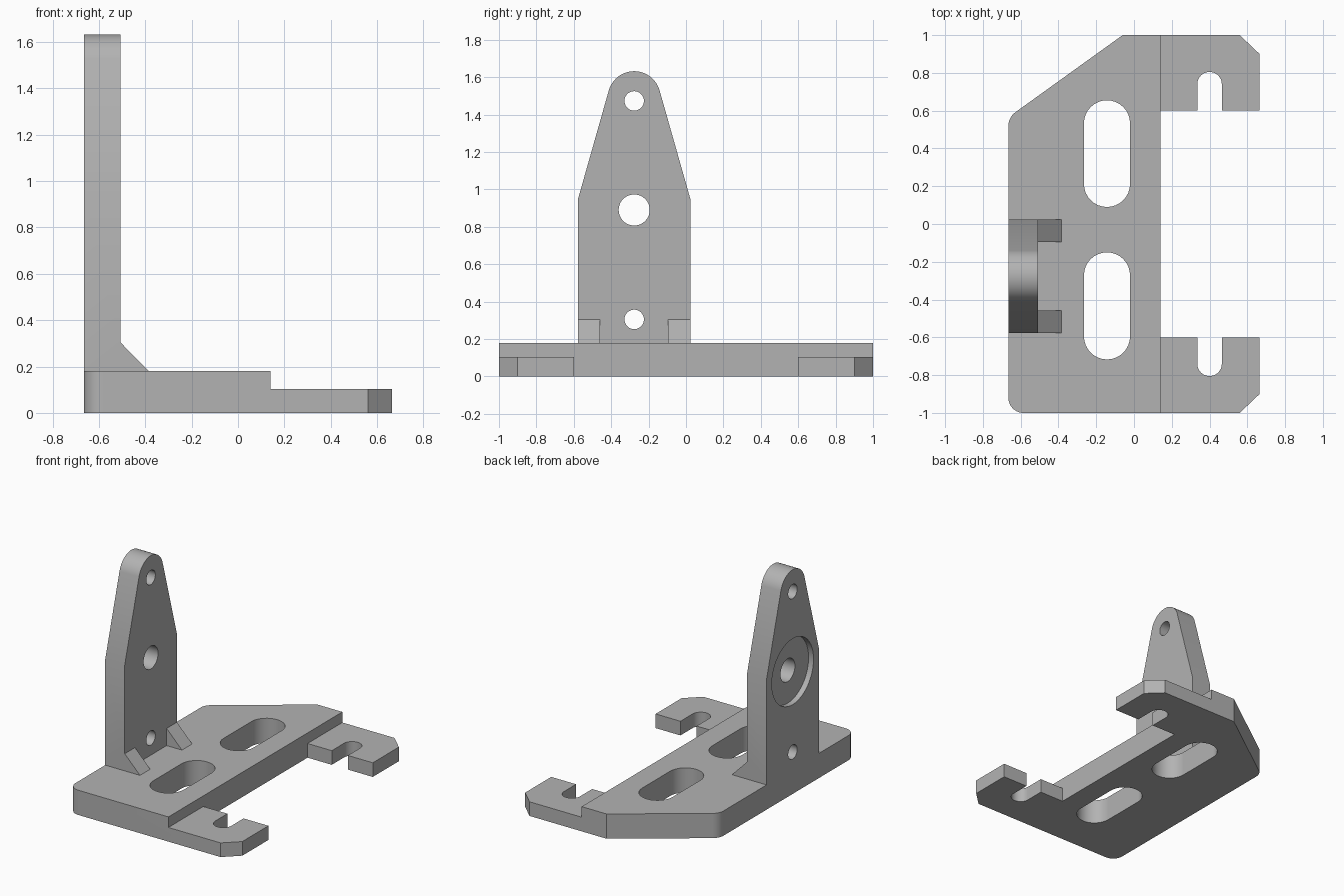
import bpy, bmesh
from math import pi, sin, cos, atan2, tau
from mathutils import Matrix, Vector

if "Cube" in bpy.data.objects:
    bpy.data.objects.remove(bpy.data.objects["Cube"])

grey = bpy.data.materials.new("plain grey")
grey.use_nodes = True
COLOUR = (0.45, 0.45, 0.45, 1)
grey.diffuse_color = COLOUR
grey.node_tree.nodes["Principled BSDF"].inputs["Base Color"].default_value = COLOUR


def arc(cx, cy, r, a0, a1, n=16):
    return [(cx + r * cos(a0 + (a1 - a0) * i / n),
             cy + r * sin(a0 + (a1 - a0) * i / n)) for i in range(n + 1)]


def fillet(before, corner, after, r, n=10):
    """Round a convex corner of an anticlockwise outline."""
    p, c, q = Vector(before), Vector(corner), Vector(after)
    u, v = (p - c).normalized(), (q - c).normalized()
    half = u.angle(v) / 2
    centre = c + (u + v).normalized() * (r / sin(half))
    a0 = atan2(u.x, -u.y)
    return arc(centre.x, centre.y, r, a0, a0 + pi - 2 * half, n)


def prism(name, outline, lo, hi, axis="z"):
    """Extrude an outline; axis x takes (y, z) points, axis y takes (x, z)."""
    place = {"z": lambda a, b, t: (a, b, t),
             "x": lambda a, b, t: (t, a, b),
             "y": lambda a, b, t: (a, t, b)}[axis]
    bm = bmesh.new()
    face = bm.faces.new([bm.verts.new(place(a, b, lo)) for a, b in outline])
    new = bmesh.ops.extrude_face_region(bm, geom=[face])["geom"]
    shift = Vector(place(0, 0, hi - lo))
    bmesh.ops.translate(bm, vec=shift, verts=[g for g in new if isinstance(g, bmesh.types.BMVert)])
    bmesh.ops.recalc_face_normals(bm, faces=bm.faces)
    mesh = bpy.data.meshes.new(name)
    bm.to_mesh(mesh)
    bm.free()
    mesh.materials.append(grey)
    ob = bpy.data.objects.new(name, mesh)
    bpy.context.collection.objects.link(ob)
    return ob


def combine(target, tool, operation="DIFFERENCE"):
    mod = target.modifiers.new("combine", "BOOLEAN")
    mod.operation, mod.solver, mod.object = operation, "EXACT", tool
    bpy.context.view_layer.objects.active = target
    bpy.ops.object.modifier_apply(modifier=mod.name)
    bpy.data.objects.remove(tool)


def rect(a0, b0, a1, b1):
    return [(a0, b0), (a1, b0), (a1, b1), (a0, b1)]


BACK, STEP, END = -0.665, 0.14, 0.665
MID = -0.277

# base plate outline with two chamfered, slotted ears
ear = [(0.56, -1), (END, -0.9), (END, -0.6), (0.465, -0.6)]
ear += arc(0.4, -0.74, 0.065, 0, -pi)
ear += [(0.335, -0.6), (STEP, -0.6)]
far_ear = [(x, -y) for x, y in reversed(ear)]
slope_top, slope_low, near = (-0.06, 1), (BACK, 0.565), (BACK, -1)
outline = ear + far_ear + [slope_top]
outline += fillet(slope_top, slope_low, near, 0.09)
outline += fillet(slope_low, near, (0.56, -1), 0.08)
bracket = prism("bracket_base", outline, 0, 0.18)

# lower the ears
combine(bracket, prism("step_cutter", rect(STEP, -1.1, 0.8, 1.1), 0.103, 0.3))

# long adjustment slots
R = 0.122
for lo, hi in ((0.09, 0.655), (-0.717, -0.15)):
    slot = arc(-0.143, hi - R, R, 0, pi) + arc(-0.143, lo + R, R, pi, tau)
    combine(bracket, prism("slot_cutter", slot, -0.1, 0.3))

# upright with tapered, rounded top
tip = arc(MID, 1.491, 0.141, 0.27, pi - 0.27, 24)
side = rect(MID - 0.3, 0.05, MID + 0.3, 0.95)
upright = prism("upright", side[:3] + tip + side[3:], BACK, -0.508, "x")
combine(bracket, upright, "UNION")

# gussets at the foot of the upright
for y0 in (MID - 0.3, MID + 0.182):
    wedge = [(-0.56, 0.1), (-0.385, 0.1), (-0.385, 0.18), (-0.508, 0.305), (-0.56, 0.305)]
    combine(bracket, prism("gusset", wedge, y0, y0 + 0.118, "y"), "UNION")

# round holes, and the shallow recess on the outer face
for z, r, x1 in ((0.305, 0.052, 0), (0.89, 0.083, 0), (1.473, 0.052, 0), (0.89, 0.24, -0.625)):
    hole = arc(MID, z, r, 0, tau, 48)[:-1]
    combine(bracket, prism("hole_cutter", hole, -0.8, x1, "x"))

# merge flush faces left over from joining, then shade
bm = bmesh.new()
bm.from_mesh(bracket.data)
bmesh.ops.remove_doubles(bm, verts=bm.verts, dist=0.0001)
bmesh.ops.dissolve_limit(bm, angle_limit=0.005, verts=bm.verts, edges=bm.edges)
bm.to_mesh(bracket.data)
bm.free()
bracket.name = "mounting_bracket"
bpy.ops.object.select_all(action="DESELECT")
bracket.select_set(True)
bpy.context.view_layer.objects.active = bracket
bpy.ops.object.shade_smooth_by_angle(angle=0.35)
weighted = bracket.modifiers.new("flat_faces", "WEIGHTED_NORMAL")
weighted.keep_sharp = True
